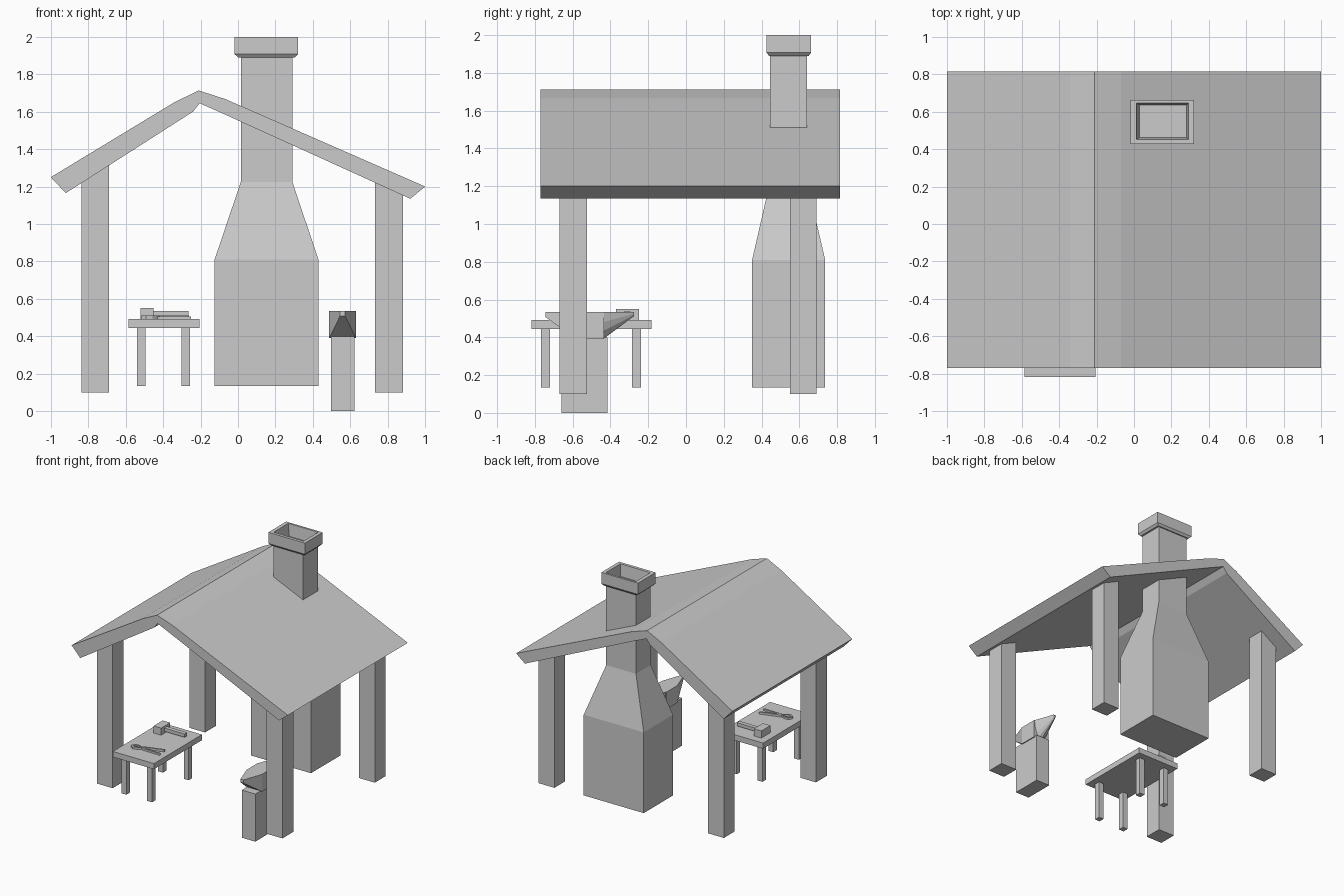
import bpy, bmesh, math

if "Cube" in bpy.data.objects:
    bpy.data.objects.remove(bpy.data.objects["Cube"])


def loft(name, rings):
    """Closed solid through a list of equal-length point rings, capped at both ends."""
    bm = bmesh.new()
    vs = [[bm.verts.new(p) for p in r] for r in rings]
    n = len(vs[0])
    for a, b in zip(vs, vs[1:]):
        for i in range(n):
            j = (i + 1) % n
            bm.faces.new((a[i], a[j], b[j], b[i]))
    bm.faces.new(vs[0])
    bm.faces.new(vs[-1])
    bmesh.ops.recalc_face_normals(bm, faces=bm.faces)
    me = bpy.data.meshes.new(name)
    bm.to_mesh(me)
    bm.free()
    ob = bpy.data.objects.new(name, me)
    bpy.context.collection.objects.link(ob)
    return ob


def rect(x0, x1, y0, y1, z):
    return [(x0, y0, z), (x1, y0, z), (x1, y1, z), (x0, y1, z)]


def rect_y(x0, x1, z0, z1, y):
    return [(x0, y, z0), (x1, y, z0), (x1, y, z1), (x0, y, z1)]


def box(name, x0, x1, y0, y1, z0, z1):
    return loft(name, [rect(x0, x1, y0, y1, z0), rect(x0, x1, y0, y1, z1)])


def prism_y(name, profile, y0, y1):
    return loft(name, [[(x, y, z) for x, z in profile] for y in (y0, y1)])


def prism_z(name, profile, z0, z1):
    return loft(name, [[(x, y, z) for x, y in profile] for z in (z0, z1)])


# Roof: one folded slab with an uneven ridge
prism_y("roof", [(-1, 1.25), (-.34, 1.65), (-.21, 1.713), (-.07, 1.668), (1, 1.2),
                 (.92, 1.135), (-.07, 1.585), (-.205, 1.645), (-.24, 1.6),
                 (-.92, 1.165)], -.77, .815)

# Posts, tops cut to the roof slope
for end, y0, y1 in (("front", -.67, -.525), ("back", .55, .692)):
    prism_y(end + "_left_post", [(-.835, .1), (-.69, .1), (-.69, 1.33), (-.835, 1.24)], y0, y1)
    prism_y(end + "_right_post", [(.733, .1), (.88, .1), (.88, 1.17), (.733, 1.24)], y0, y1)

# Furnace body, shoulder, flue and hollow flared cap in one lofted shell
loft("furnace_chimney", [
    rect(-.125, .43, .35, .737, .135),
    rect(-.125, .43, .35, .737, .81),
    rect(.015, .29, .445, .64, 1.225),
    rect(.015, .29, .445, .64, 1.89),
    rect(0, .305, .44, .65, 1.89),
    rect(-.018, .32, .427, .662, 1.907),
    rect(-.018, .32, .427, .662, 2.0),
    rect(.013, .29, .452, .645, 2.0),
    rect(.03, .28, .462, .635, 1.9)])

# Work table
box("table_top", -.585, -.205, -.818, -.183, .445, .492)
for x in (-.54, -.302):
    for y in (-.768, -.285):
        box("table_leg", x, x + .045, y, y + .047, .135, .45)

# Hammer lying on the table
box("hammer_head", -.522, -.452, -.37, -.25, .492, .551)
box("hammer_handle", -.46, -.265, -.328, -.293, .508, .536)

# Tongs: two crossing arms with curved jaws
cx, cy, ang = -.42, -.655, math.radians(8)
for side, z in ((1, .490), (-1, .493)):
    arm = [(-.1, .006), (-.075, .03), (-.04, .028), (0, 0), (.165, -.028),
           (.165, -.042), (0, -.016), (-.03, .012), (-.068, .014), (-.092, -.004)]
    pts = [(cx + u * math.cos(ang) - side * v * math.sin(ang),
            cy + u * math.sin(ang) + side * v * math.cos(ang)) for u, v in arm]
    prism_z("tongs_arm", pts, z, z + .017)

# Anvil on its stand: tapered heel and block, then a round-bellied horn
box("anvil_stand", .497, .622, -.66, -.415, 0, .398)
loft("anvil_body", [rect_y(.545, .572, .508, .535, -.745),
                    rect_y(.487, .63, .39, .535, -.58),
                    rect_y(.487, .63, .39, .535, -.435)])


def horn_ring(y, s):
    ring = []
    for i in range(9):
        a = math.pi + math.pi * i / 8
        ring.append((.5585 + .068 * s * math.cos(a), y, .535 + .143 * s * math.sin(a)))
    return ring


loft("anvil_horn", [horn_ring(-.437, 1), horn_ring(-.275, .16)])
